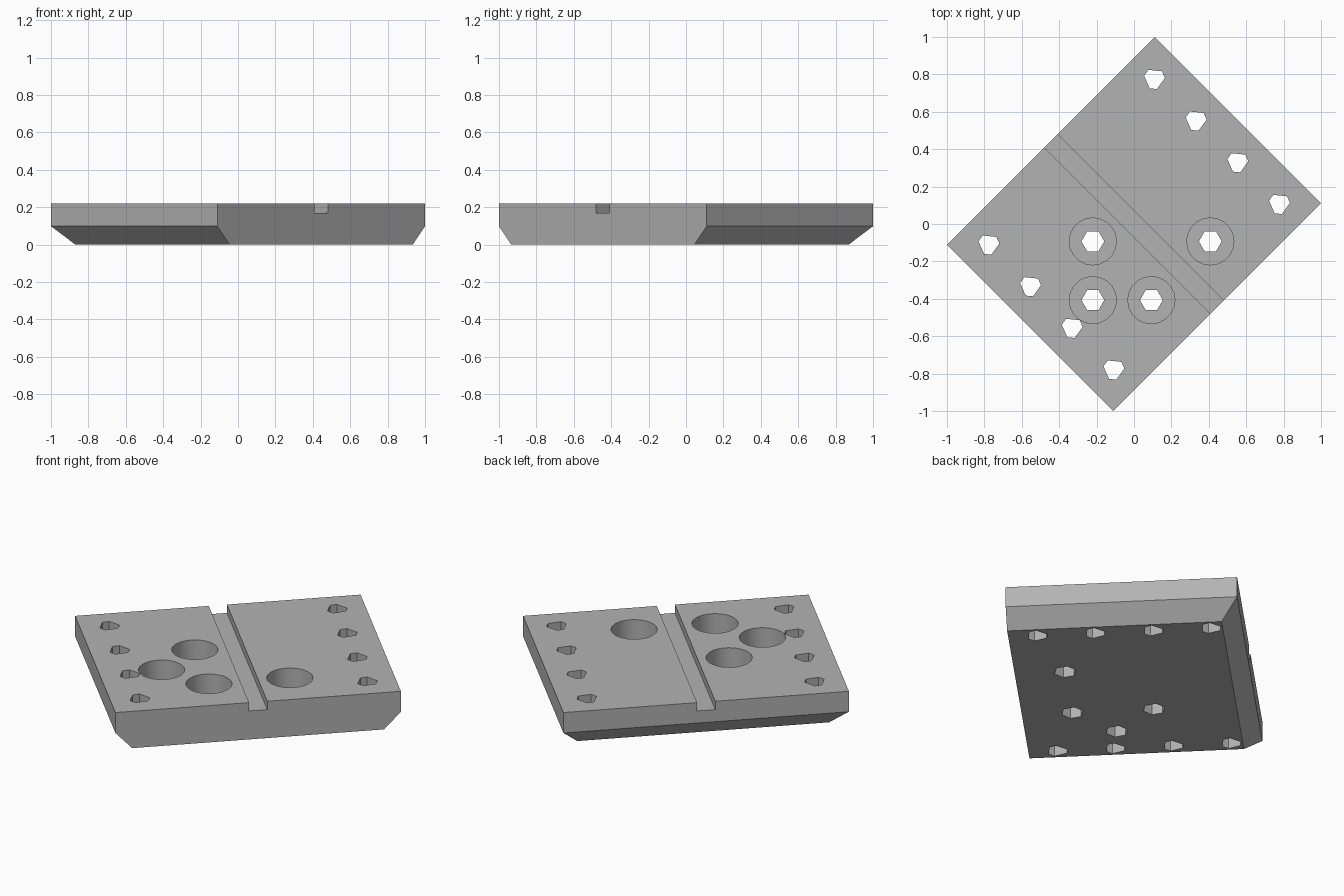
import bpy
import bmesh
from math import cos, sin, pi, radians
from mathutils import Matrix

cube = bpy.data.objects.get("Cube")
if cube:
    bpy.data.objects.remove(cube, do_unlink=True)

TOP, SHOULDER, INSET = 0.22, 0.098, 0.092
HALF_LENGTH, HALF_WIDTH = 0.785, 0.629
TURN = Matrix.Rotation(radians(45), 4, 'Z')

grey = bpy.data.materials.new("plain grey")
grey.use_nodes = True
grey.diffuse_color = (0.45, 0.45, 0.45, 1)
grey.node_tree.nodes["Principled BSDF"].inputs["Base Color"].default_value = (0.45, 0.45, 0.45, 1)


def loft(name, rings):
    """Closed solid through (outline, height) rings, lowest first."""
    bm = bmesh.new()
    loops = [[bm.verts.new((x, y, z)) for x, y in outline] for outline, z in rings]
    bm.faces.new(loops[0][::-1])
    bm.faces.new(loops[-1])
    for low, high in zip(loops, loops[1:]):
        for i in range(len(low)):
            j = (i + 1) % len(low)
            bm.faces.new((low[i], low[j], high[j], high[i]))
    bmesh.ops.recalc_face_normals(bm, faces=bm.faces)
    mesh = bpy.data.meshes.new(name)
    bm.to_mesh(mesh)
    bm.free()
    mesh.materials.append(grey)
    obj = bpy.data.objects.new(name, mesh)
    bpy.context.collection.objects.link(obj)
    return obj


def rectangle(x0, x1, y0, y1):
    return [(x0, y0), (x1, y0), (x1, y1), (x0, y1)]


def round_outline(centre, radius, angles):
    return [(centre[0] + radius * cos(a), centre[1] + radius * sin(a)) for a in angles]


def regular(centre, radius, sides):
    return round_outline(centre, radius, [2 * pi * i / sides for i in range(sides)])


# Block, chamfered underneath on three sides
full = rectangle(-HALF_LENGTH, HALF_LENGTH, -HALF_WIDTH, HALF_WIDTH)
foot = rectangle(INSET - HALF_LENGTH, HALF_LENGTH - INSET, -HALF_WIDTH, HALF_WIDTH - INSET)
block = loft("mounting_block", [(foot, 0), (full, SHOULDER), (full, TOP)])
block.data.transform(TURN)

cutters = []


def cutter(name, outline, low, high):
    obj = loft(name, [(outline, low), (outline, high)])
    obj.hide_render = True
    cutters.append(obj)
    return obj


# Groove across the top
groove = cutter("groove_cutter", rectangle(-0.05, 0.05, -1, 1), 0.17, 0.3)
groove.data.transform(TURN)

# Round pockets with hexagonal through holes
for centre in ((-0.22, -0.093), (0.408, -0.093), (-0.22, -0.407), (0.093, -0.407)):
    cutter("pocket_cutter", regular(centre, 0.126, 20), 0.08, 0.3)
    cutter("hexagon_cutter", regular(centre, 0.061, 6), -0.1, 0.3)

# Rows of blunt triangular holes along both ends
blunt = [radians(24 + 120 * k + side) for k in range(3) for side in (-20, 20)]
for end in (-0.626, 0.626):
    for step in (-1.5, -0.5, 0.5, 1.5):
        spot = TURN @ Matrix.Translation((end, step * 0.315, 0))
        cutter("end_hole_cutter", round_outline(spot.translation, 0.057, blunt), -0.1, 0.3)

for obj in cutters:
    cut = block.modifiers.new(obj.name, 'BOOLEAN')
    cut.operation = 'DIFFERENCE'
    cut.solver = 'EXACT'
    cut.object = obj

# Bake the cuts and drop the cutters
graph = bpy.context.evaluated_depsgraph_get()
mesh = bpy.data.meshes.new_from_object(block.evaluated_get(graph))
block.modifiers.clear()
block.data = mesh
for obj in cutters:
    bpy.data.objects.remove(obj, do_unlink=True)

# Smooth pocket walls, keep edges sharp
bpy.context.view_layer.objects.active = block
block.select_set(True)
bpy.ops.object.shade_smooth_by_angle(angle=radians(25))
